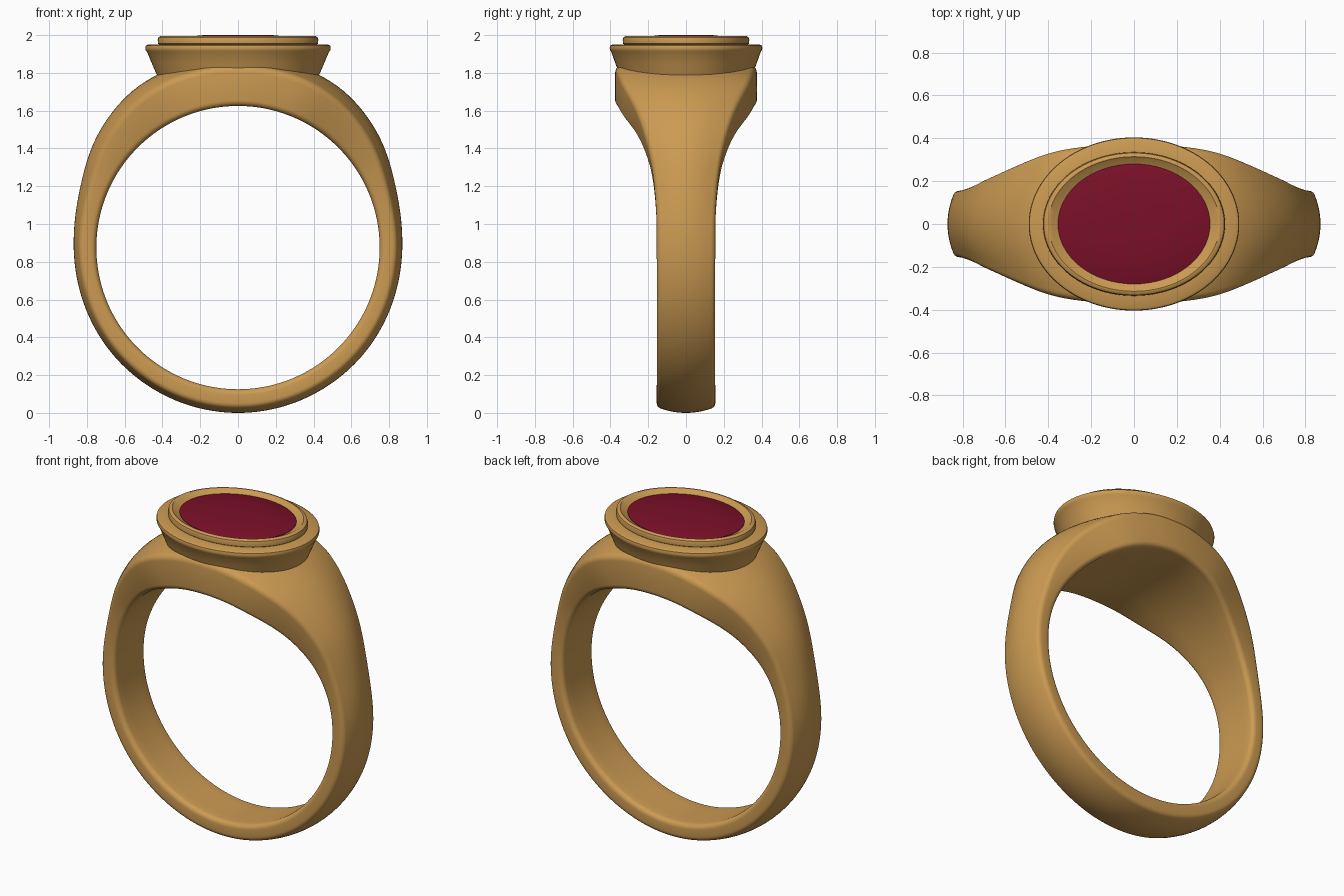
import bpy, bmesh, math

if "Cube" in bpy.data.objects:
    bpy.data.objects.remove(bpy.data.objects["Cube"])

def material(name, rgb):
    m = bpy.data.materials.new(name)
    m.diffuse_color = (*rgb, 1)
    m.use_nodes = True
    m.node_tree.nodes["Principled BSDF"].inputs["Base Color"].default_value = m.diffuse_color
    return m

GOLD = material("gold", (0.60, 0.325, 0.085))
RED = material("deep red", (0.195, 0.005, 0.021))

def curve(keys, t):
    """Smooth interpolation through (position, value) keys."""
    n = len(keys)
    for i in range(n - 1):
        (x0, y0), (x1, y1) = keys[i], keys[i + 1]
        if t <= x1:
            h = x1 - x0
            slope = lambda j: 0 if j in (0, n - 1) else (
                (keys[j + 1][1] - keys[j - 1][1]) / (keys[j + 1][0] - keys[j - 1][0]))
            u = (t - x0) / h
            return ((2*u**3 - 3*u*u + 1) * y0 + (u**3 - 2*u*u + u) * h * slope(i)
                    + (3*u*u - 2*u**3) * y1 + (u**3 - u*u) * h * slope(i + 1))
    return keys[-1][1]

def skin(name, rings, mat, loop_rings=False, cap=False, angle=35):
    """Join closed rings of points into one surface."""
    bm = bmesh.new()
    vs = [[bm.verts.new(p) for p in r] for r in rings]
    n = len(vs[0])
    for i in range(len(vs) if loop_rings else len(vs) - 1):
        a, b = vs[i], vs[(i + 1) % len(vs)]
        for j in range(n):
            k = (j + 1) % n
            bm.faces.new((a[j], a[k], b[k], b[j]))
    if cap:
        bm.faces.new(vs[0])
        bm.faces.new(vs[-1])
    bmesh.ops.recalc_face_normals(bm, faces=bm.faces)
    me = bpy.data.meshes.new(name)
    bm.to_mesh(me)
    bm.free()
    me.materials.append(mat)
    ob = bpy.data.objects.new(name, me)
    bpy.context.collection.objects.link(ob)
    bpy.ops.object.select_all(action='DESELECT')
    ob.select_set(True)
    bpy.context.view_layer.objects.active = ob
    bpy.ops.object.shade_smooth_by_angle(angle=math.radians(angle))
    return ob

# Band: domed section swept round the finger hole, widening to the shoulders
CENTRE, BORE = 0.875, 0.75
WIDTH = [(-90, .155), (0, .155), (15, .159), (30, .181), (42, .22),
         (51, .26), (66, .335), (78, .364), (90, .375)]
OUTER = [(-90, .875), (-45, .872), (0, .87), (20, .892), (40, .957),
         (55, .998), (66, 1.01), (78, 1.005), (90, 1.0)]
DOME = [(-90, .022), (0, .025), (30, .04), (60, .05), (90, .032)]

def band_section(deg):
    w, ro, d = (curve(k, deg) for k in (WIDTH, OUTER, DOME))
    ri, ro_fillet = 0.03, 0.03 + 0.012 * max(0, deg) / 90
    half = [(0.0, BORE), (w * .5, BORE)]
    for i in range(6):                                   # inner rounded edge
        a = math.radians(i * 18)
        half.append((w - ri + ri * math.sin(a), BORE + ri - ri * math.cos(a)))
    edge = ro - d
    for i in range(6):                                   # outer rounded edge
        a = math.radians(i * 15)
        half.append((w - ro_fillet + ro_fillet * math.cos(a),
                     edge - ro_fillet + ro_fillet * math.sin(a)))
    y_end = half[-1][0]
    r_end = half[-1][1]
    for i in range(1, 7):                                # domed outside
        y = y_end * (1 - i / 6)
        half.append((y, ro - (ro - r_end) * (y / y_end) ** 2))
    return half + [(-y, r) for y, r in half[-2:0:-1]]

STEPS = 160
rings = []
for s in range(STEPS):
    a = 2 * math.pi * s / STEPS
    section = band_section(math.degrees(math.asin(math.sin(a))))
    rings.append([(r * math.cos(a), y, CENTRE + r * math.sin(a)) for y, r in section])
skin("band", rings, GOLD, loop_rings=True, angle=50)

def ovals(profile, n):
    return [[(rx * math.cos(2 * math.pi * j / n), ry * math.sin(2 * math.pi * j / n), z)
             for j in range(n)] for rx, ry, z in profile]

# Bezel: flared oval cup with a rounded rim
skin("bezel", ovals([
    (.41, .335, 1.74), (.43, .352, 1.79), (.456, .374, 1.85), (.482, .396, 1.912),
    (.489, .402, 1.92), (.491, .404, 1.932), (.488, .401, 1.944), (.478, .391, 1.95),
    (.40, .315, 1.95)], 96), GOLD, cap=True)

# Collar: raised step whose inner wall slopes down to the stone
skin("collar", ovals([
    (.41, .32, 1.945), (.424, .334, 1.955), (.425, .335, 1.975), (.421, .331, 1.988),
    (.410, .322, 1.995), (.40, .314, 1.996), (.38, .30, 1.985), (.352, .277, 1.972),
    (.345, .27, 1.95)], 96), GOLD)

# Stone: low oval with a flat table
skin("stone", ovals([
    (.35, .275, 1.95), (.355, .28, 1.976), (.29, .228, 1.989), (.18, .14, 2.0)], 64),
    RED, cap=True)
